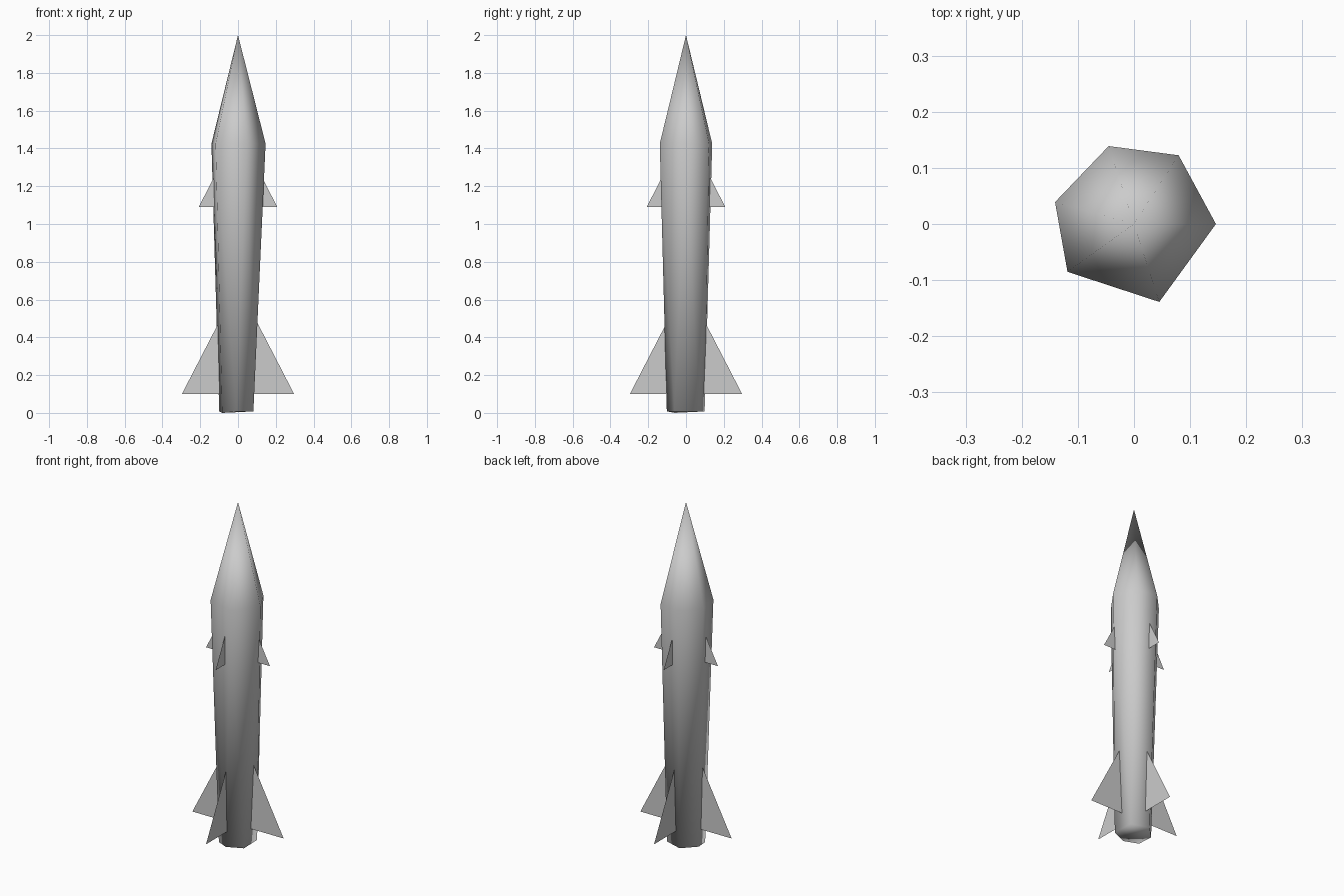
import bpy, bmesh
from math import radians, cos, sin

if "Cube" in bpy.data.objects:
    bpy.data.objects.remove(bpy.data.objects["Cube"])


def make_object(name, verts, faces, smooth=False):
    mesh = bpy.data.meshes.new(name)
    mesh.from_pydata(verts, [], faces)
    bm = bmesh.new()
    bm.from_mesh(mesh)
    bmesh.ops.recalc_face_normals(bm, faces=bm.faces)
    for f in bm.faces:
        f.smooth = smooth
    bm.to_mesh(mesh)
    bm.free()
    obj = bpy.data.objects.new(name, mesh)
    bpy.context.collection.objects.link(obj)
    return obj


def ring(angles, radius, z):
    return [(radius * cos(radians(a)), radius * sin(radians(a)), z) for a in angles]


# hull: irregular six-sided tapered body with a pointed nose, smooth shaded
shoulder = ring((0, 57, 108, 164.5, 215.7, 288), 0.146, 1.425)
tail = ring((-37, 40, 105, 167, 215, 265), 0.102, 0.008)
n = len(shoulder)
tail[4] = (tail[4][0], tail[4][1], 0.0)
faces = [tuple(reversed(range(n)))]
for i in range(n):
    j = (i + 1) % n
    faces += [(i, j, n + i), (j, n + j, n + i), (n + i, n + j, 2 * n)]
make_object("rocket_body", tail + shoulder + [(0, 0, 2.0)], faces, smooth=True)

# fins: thin triangular plates on the four axes
for k, side in enumerate(("right", "back", "left", "front")):
    a = radians(90 * k)
    for part, profile in (
        ("tail_fin", ((0.07, 0.10), (0.297, 0.10), (0.07, 0.54))),
        ("upper_fin", ((0.10, 1.09), (0.208, 1.09), (0.10, 1.30))),
    ):
        verts = [(r * cos(a), r * sin(a), z) for r, z in profile]
        make_object(f"{part}_{side}", verts, [(0, 1, 2)])
